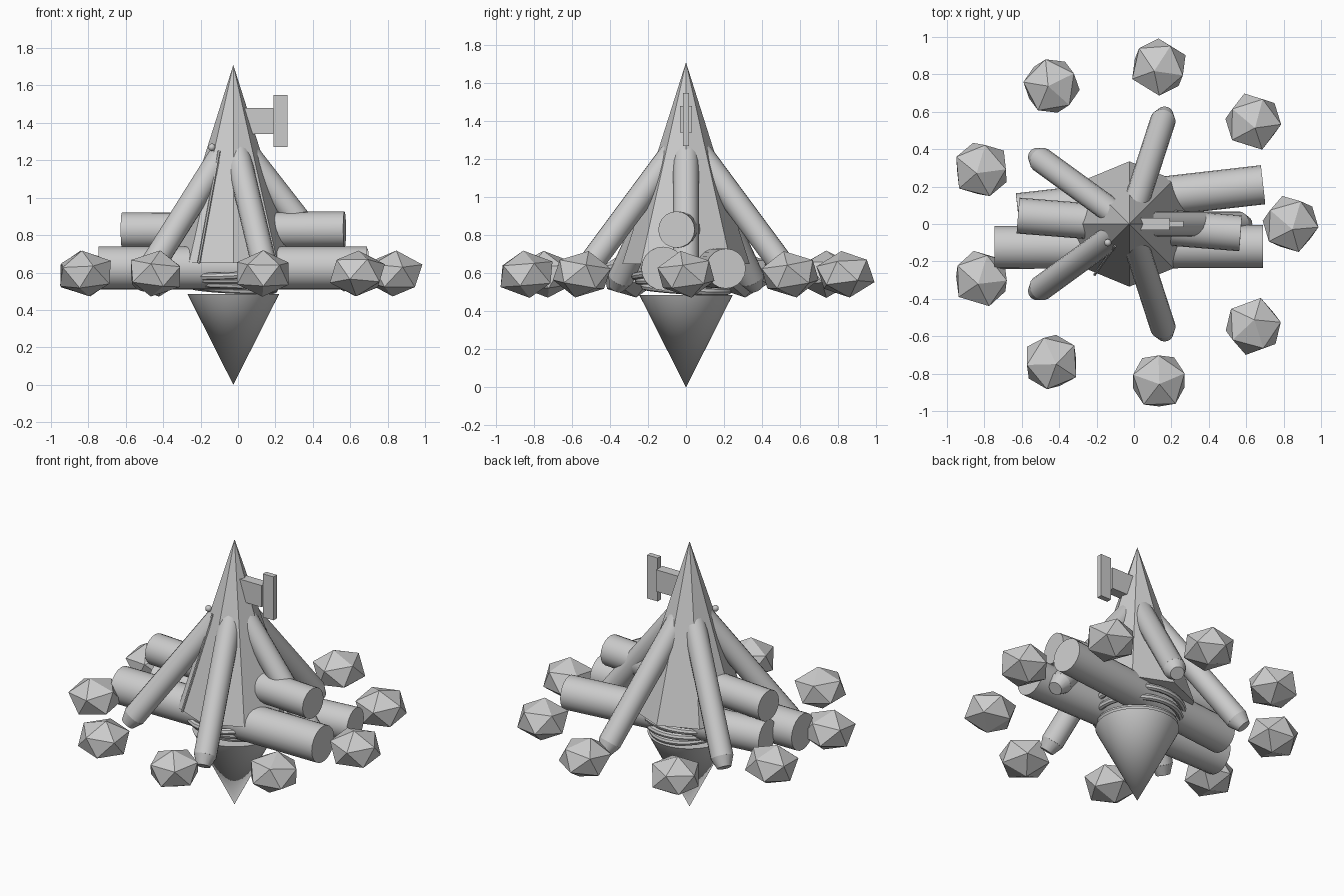
import bpy, math, random
from mathutils import Vector

if "Cube" in bpy.data.objects:
    bpy.data.objects.remove(bpy.data.objects["Cube"])

random.seed(4)
CX = -0.025  # x of the tent axis

grey = bpy.data.materials.new("stone_grey")
grey.diffuse_color = (0.6, 0.6, 0.6, 1)
grey.use_nodes = True
grey.node_tree.nodes["Principled BSDF"].inputs["Base Color"].default_value = grey.diffuse_color


def finish(name, smooth=False):
    ob = bpy.context.object
    ob.name = name
    ob.data.materials.clear()
    ob.data.materials.append(grey)
    if smooth:
        bpy.ops.object.shade_smooth_by_angle(angle=math.radians(35))
    return ob


def rod(name, a, b, r, r2=None, sides=20):
    """Round bar from a to b, optionally tapered."""
    a, b = Vector(a), Vector(b)
    d = b - a
    bpy.ops.mesh.primitive_cone_add(
        vertices=sides, radius1=r, radius2=r if r2 is None else r2,
        depth=d.length, location=(a + b) / 2,
        rotation=d.to_track_quat('Z', 'Y').to_euler())
    return finish(name, True)


def box(name, x0, x1, y, z0, z1):
    bpy.ops.mesh.primitive_cube_add(size=1, location=((x0 + x1) / 2, 0, (z0 + z1) / 2))
    bpy.context.object.scale = (x1 - x0, 2 * y, z1 - z0)
    return finish(name)


# Eight-sided tent cone
bpy.ops.mesh.primitive_cone_add(vertices=8, radius1=0.335, radius2=0, depth=1.06,
                                location=(CX, 0, 1.18))
finish("tent_cone")

# Smooth downward point
bpy.ops.mesh.primitive_cone_add(vertices=48, radius1=0.245, radius2=0, depth=0.485,
                                location=(CX, 0, 0.2425), rotation=(math.pi, 0, 0))
finish("lower_point", True)

# Rope rings between the cones
for i, (rad, z) in enumerate([(0.22, 0.52), (0.25, 0.56), (0.27, 0.60)]):
    bpy.ops.mesh.primitive_torus_add(
        major_radius=rad, minor_radius=0.02, major_segments=32, minor_segments=8,
        location=(CX, 0, z), rotation=(0.06 * (i - 1), 0.05 * (1 - i), 0))
    finish(f"rope_ring_{i}", True)

# Five slanted poles with blunted feet
for i in range(5):
    a = math.radians(72 * i)

    def at(r, z):
        return (CX + r * math.cos(a), r * math.sin(a), z)
    rod(f"pole_{i}", at(0.06, 1.25), at(0.585, 0.575), 0.068, sides=16)
    rod(f"pole_foot_{i}", at(0.585, 0.575), at(0.625, 0.525), 0.068, 0.042, sides=16)

# Horizontal logs
rod("front_log", (-0.745, -0.125, 0.625), (0.69, -0.12, 0.625), 0.115)
rod("back_log", (-0.62, 0.06, 0.63), (0.69, 0.21, 0.625), 0.105)
rod("top_log", (-0.62, 0.045, 0.825), (0.57, -0.05, 0.83), 0.096)

# Ring of stones
for i in range(9):
    a = math.radians(40 * i)
    bpy.ops.mesh.primitive_ico_sphere_add(subdivisions=1, radius=1)
    ob = bpy.context.object
    ob.rotation_euler = (random.uniform(-0.2, 0.2), random.uniform(-0.2, 0.2),
                         random.uniform(0, 6.28))
    bpy.ops.object.transform_apply(rotation=True)
    ob.scale = (0.162, 0.162, 0.125)
    ob.location = (-0.015 + 0.852 * math.cos(a), 0.852 * math.sin(a), 0.595)
    finish(f"stone_{i}")

# Side fin with end plate
box("fin_arm", CX, 0.19, 0.032, 1.34, 1.48)
box("fin_plate", 0.19, 0.265, 0.017, 1.27, 1.55)

# Seam rod and small knob on the tent face
rod("seam_rod", (-0.10, -0.115, 1.25), (-0.21, -0.27, 0.65), 0.008, sides=6)
bpy.ops.mesh.primitive_uv_sphere_add(segments=10, ring_count=6, radius=0.02,
                                     location=(-0.14, -0.10, 1.27))
finish("knob", True)
